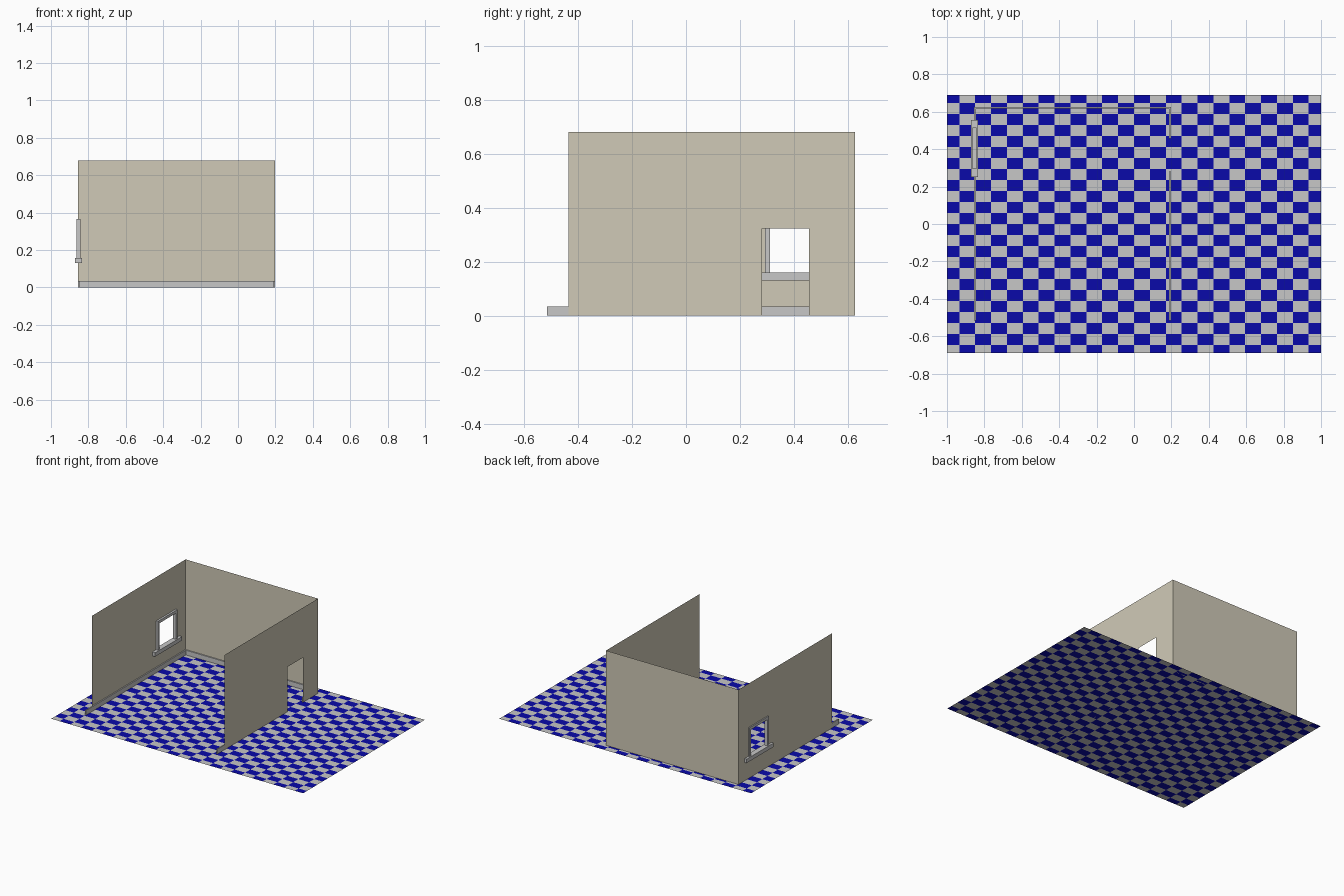
import bpy, bmesh, math

if "Cube" in bpy.data.objects:
    bpy.data.objects.remove(bpy.data.objects["Cube"])


def material(name, rgb):
    m = bpy.data.materials.new(name)
    m.diffuse_color = (*rgb, 1)
    m.use_nodes = True
    m.node_tree.nodes["Principled BSDF"].inputs["Base Color"].default_value = m.diffuse_color
    return m


BEIGE = material("beige_wall", (0.63, 0.59, 0.475))
GREY = material("light_grey", (0.57, 0.57, 0.57))
BLUE = material("deep_blue", (0.003, 0.003, 0.40))


def finish(name, bm, mats):
    mesh = bpy.data.meshes.new(name)
    bm.to_mesh(mesh)
    bm.free()
    for m in mats:
        mesh.materials.append(m)
    ob = bpy.data.objects.new(name, mesh)
    bpy.context.collection.objects.link(ob)


def sheet(name, us, vs, place, mats, pick):
    """Flat sheet of cells; pick(u, v) gives a material index or None for a hole."""
    bm = bmesh.new()
    grid = [[bm.verts.new(place(u, v)) for v in vs] for u in us]
    for i in range(len(us) - 1):
        for j in range(len(vs) - 1):
            k = pick((us[i] + us[i + 1]) / 2, (vs[j] + vs[j + 1]) / 2)
            if k is not None:
                f = bm.faces.new((grid[i][j], grid[i + 1][j],
                                  grid[i + 1][j + 1], grid[i][j + 1]))
                f.material_index = k
    loose = [v for v in bm.verts if not v.link_faces]
    bmesh.ops.delete(bm, geom=loose, context='VERTS')
    finish(name, bm, mats)


def box(name, x, y, z, mat=GREY):
    bm = bmesh.new()
    bmesh.ops.create_cube(bm, size=1)
    for v in bm.verts:
        v.co = [r[0] if c < 0 else r[1] for c, r in zip(v.co, (x, y, z))]
    finish(name, bm, [mat])


# checkered floor, tiles centred on the origin and cut at the rim
SX, SY = 0.0849, 0.0587
xs = [-1] + [i * SX for i in range(-11, 12)] + [1]
ys = [-0.69] + [j * SY for j in range(-11, 12)] + [0.69]
sheet("checkered_floor", xs, ys, lambda u, v: (u, v, 0), [GREY, BLUE],
      lambda u, v: (math.floor(u / SX) + math.floor(v / SY)) % 2)

# thin walls: the left one has a window hole, the right one a doorway
L, R, F, B, H = -0.855, 0.197, -0.435, 0.626, 0.68
DOOR = (0.281, 0.456, 0.322)
WIN = (0.305, 0.503, 0.15, 0.352)
sheet("back_wall", [L, R], [0, H], lambda u, v: (u, B, v), [BEIGE], lambda u, v: 0)
sheet("left_wall", [F, WIN[0], WIN[1], B], [0, WIN[2], WIN[3], H],
      lambda u, v: (L, u, v), [BEIGE],
      lambda u, v: None if WIN[0] < u < WIN[1] and WIN[2] < v < WIN[3] else 0)
sheet("right_wall", [F, DOOR[0], DOOR[1], B], [0, DOOR[2], H],
      lambda u, v: (R, u, v), [BEIGE],
      lambda u, v: None if DOOR[0] < u < DOOR[1] and v < DOOR[2] else 0)

# baseboards along the inside, running past the front of the side walls
T, BH, BF = 0.009, 0.034, -0.515
box("back_baseboard", (L, R), (B - T, B - 0.0005), (0, BH))
box("left_baseboard", (L + 0.0005, L + T), (BF, B), (0, BH))
box("right_baseboard_front", (R - T, R - 0.0005), (BF, DOOR[0]), (0, BH))
box("right_baseboard_back", (R - T, R - 0.0005), (DOOR[1], B), (0, BH))

# window frame and sill
FX = (-0.863, -0.841)
box("window_jamb_front", FX, (0.293, 0.311), (0.158, 0.366))
box("window_jamb_back", FX, (0.497, 0.515), (0.158, 0.366))
box("window_head", FX, (0.311, 0.497), (0.346, 0.366))
box("window_sill", (-0.871, -0.833), (0.25, 0.555), (0.131, 0.159))
